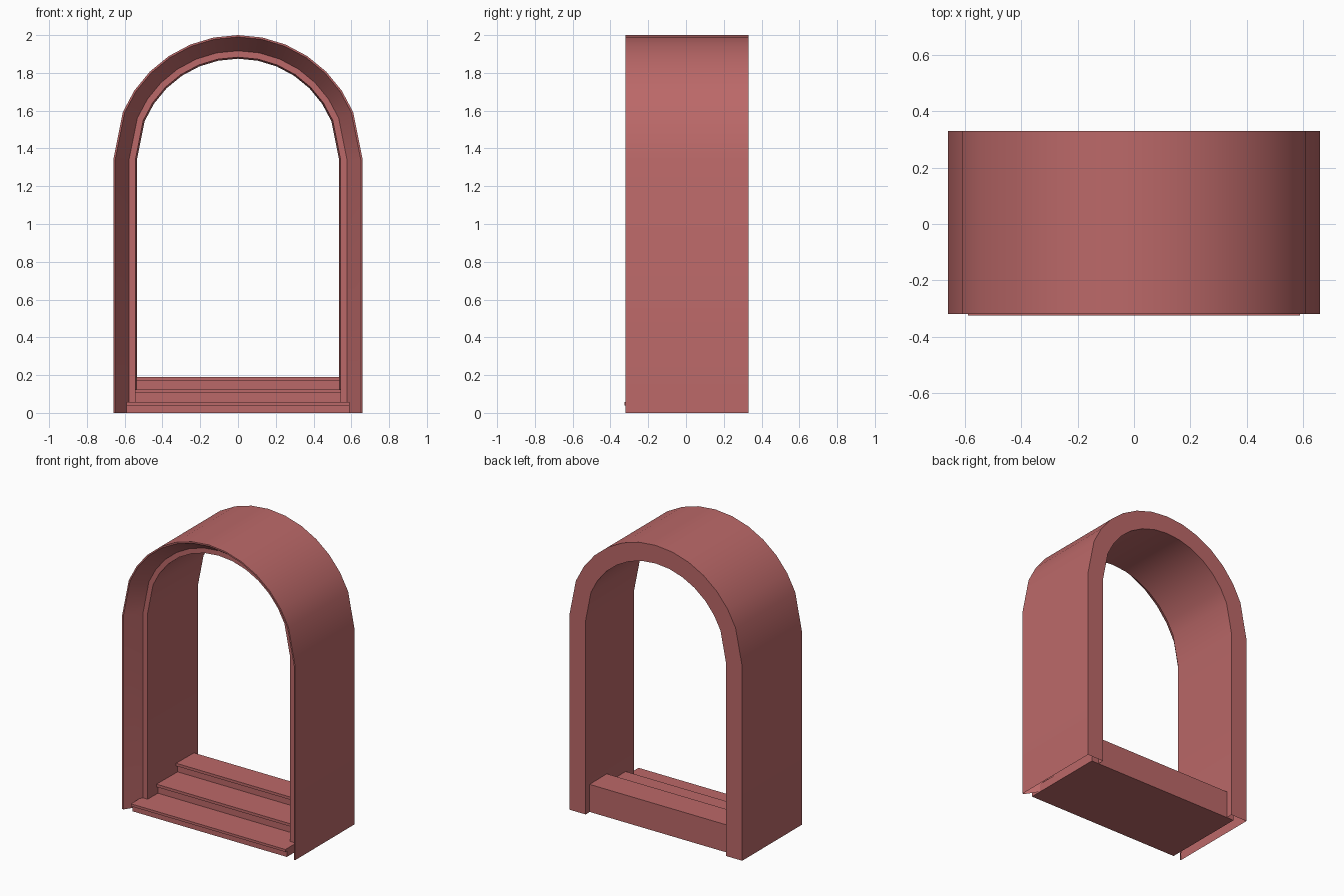
import bpy, bmesh, math

if "Cube" in bpy.data.objects:
    bpy.data.objects.remove(bpy.data.objects["Cube"])

mat = bpy.data.materials.new("red_clay")
mat.diffuse_color = (0.50, 0.14, 0.14, 1)
mat.use_nodes = True
mat.node_tree.nodes["Principled BSDF"].inputs["Base Color"].default_value = mat.diffuse_color


def make_object(name, bm):
    bmesh.ops.recalc_face_normals(bm, faces=bm.faces[:])
    me = bpy.data.meshes.new(name)
    bm.to_mesh(me)
    bm.free()
    me.materials.append(mat)
    ob = bpy.data.objects.new(name, me)
    bpy.context.collection.objects.link(ob)
    return ob


def bridge(bm, rings):
    n = len(rings[0])
    for a, b in zip(rings, rings[1:]):
        for i in range(n):
            j = (i + 1) % n
            bm.faces.new((a[i], a[j], b[j], b[i]))


# Arched frame: cross-section (radius, y) swept up one jamb, over the arch and down,
# hollow and open at the floor
section = [(0.66, -0.32), (0.65, -0.32), (0.577, -0.21),
           (0.543, -0.21), (0.535, 0.33), (0.66, 0.33)]
spring = 1.34
angles = [0] + [11.25 * k for k in range(2, 15)] + [180]
stations = [(1, 0, 0)]
stations += [(math.cos(math.radians(a)), math.sin(math.radians(a)), spring) for a in angles]
stations += [(-1, 0, 0)]

bm = bmesh.new()
bridge(bm, [[bm.verts.new((r * c, y, base + r * s)) for r, y in section]
            for c, s, base in stations])
frame = make_object("arched_frame", bm)
bpy.context.view_layer.objects.active = frame
frame.select_set(True)
bpy.ops.object.shade_smooth_by_angle(angle=math.radians(30))

# Three steps with overhanging nosings, as one side profile (y, z) extruded across x
noses = [(-0.325, 0.04, 0.057), (-0.115, 0.106, 0.125), (0.095, 0.171, 0.19)]
recess = 0.015
profile = [(0.285, 0), (noses[0][0] + recess, 0)]
for i, (y, low, top) in enumerate(noses):
    profile += [(y + recess, low), (y, low), (y, top)]
    end = noses[i + 1][0] + recess if i < 2 else 0.285
    profile.append((end, top))

bm = bmesh.new()
sides = [[bm.verts.new((x, y, z)) for y, z in profile] for x in (-0.59, 0.59)]
bridge(bm, sides)
for ring in sides:
    bm.faces.new(ring)
make_object("steps", bm)
